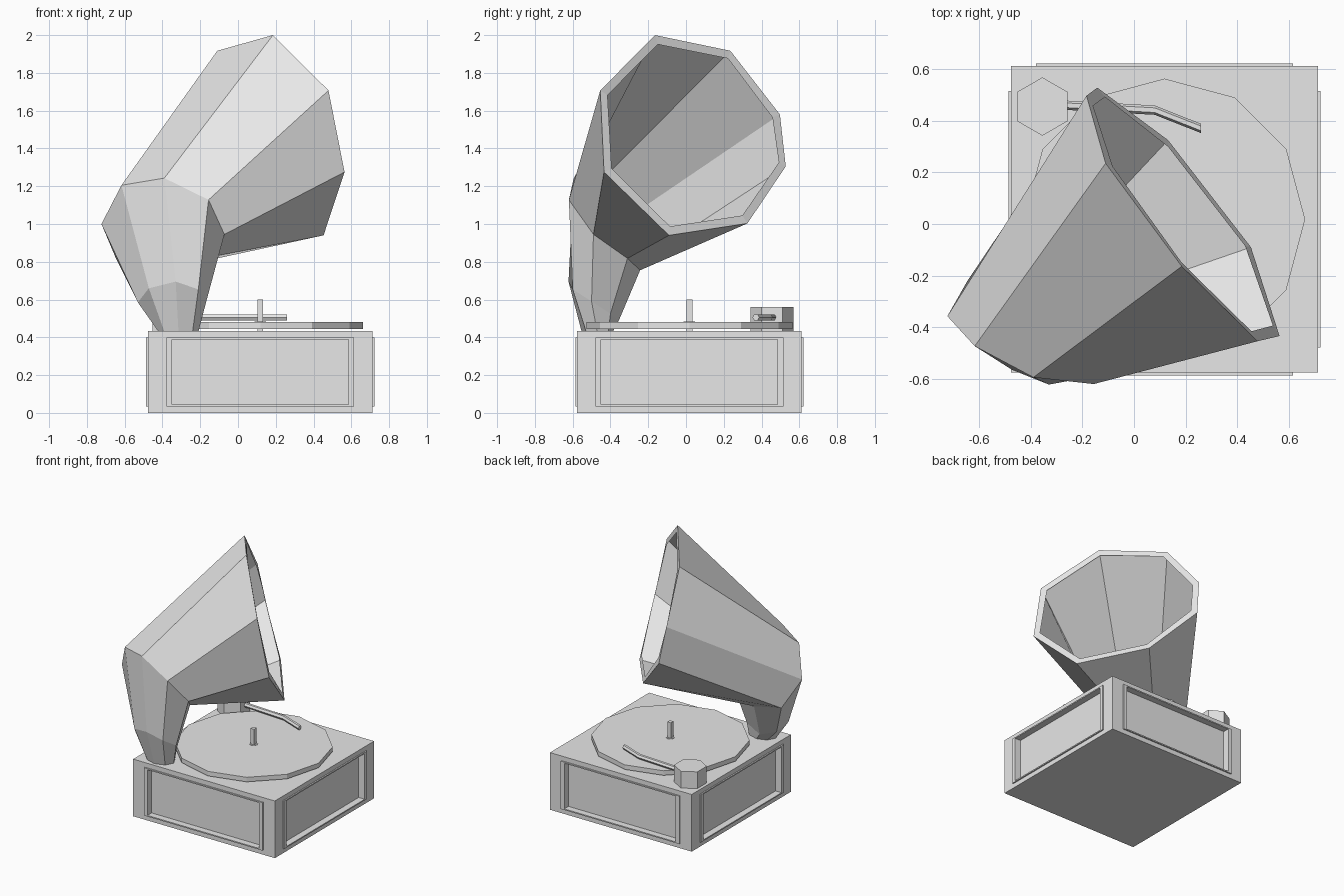
import bpy, bmesh
from math import sin, cos, pi, tau
from mathutils import Vector

cube = bpy.data.objects.get("Cube")
if cube:
    bpy.data.objects.remove(cube, do_unlink=True)

grey = bpy.data.materials.new("plain_grey")
grey.use_nodes = True
grey.diffuse_color = (0.8, 0.8, 0.8, 1)
grey.node_tree.nodes["Principled BSDF"].inputs["Base Color"].default_value = (0.8, 0.8, 0.8, 1)


def finish(name, bm):
    bmesh.ops.recalc_face_normals(bm, faces=bm.faces)
    mesh = bpy.data.meshes.new(name)
    bm.to_mesh(mesh)
    bm.free()
    mesh.materials.append(grey)
    obj = bpy.data.objects.new(name, mesh)
    bpy.context.collection.objects.link(obj)
    return obj


def loft(name, rings, capped=True):
    """Skin a row of closed rings and optionally cap both ends."""
    bm = bmesh.new()
    rows = [[bm.verts.new(p) for p in ring] for ring in rings]
    for a, b in zip(rows, rows[1:]):
        n = len(a)
        for i in range(n):
            j = (i + 1) % n
            bm.faces.new((a[i], a[j], b[j], b[i]))
    if capped:
        bm.faces.new(rows[0])
        bm.faces.new(rows[-1])
    return finish(name, bm)


def prism(name, x, y, radius, z0, z1, sides, turn=0):
    def ring(z):
        return [(x + radius * sin(turn + tau * i / sides),
                 y + radius * cos(turn + tau * i / sides), z) for i in range(sides)]
    return loft(name, [ring(z0), ring(z1)])


def inset_ring(ring, width):
    """Move every edge of a ring inwards by the same width."""
    pts = [Vector(p) for p in ring]
    result = []
    for i, p in enumerate(pts):
        a = (pts[i - 1] - p).normalized()
        b = (pts[(i + 1) % len(pts)] - p).normalized()
        result.append(p + (a + b) * width / a.cross(b).length)
    return result


# Cabinet: box with a raised frame and a sunken panel on each side
CX, CY, HALF, TOP = 0.118, 0.018, 0.594, 0.433
bm = bmesh.new()
bmesh.ops.create_cube(bm, size=1)
for v in bm.verts:
    v.co = (CX + v.co.x * HALF * 2, CY + v.co.y * HALF * 2, (v.co.z + 0.5) * TOP)
bm.normal_update()


def step(face, side_inset, top_inset, depth):
    """Replace a side face by a smaller one moved along its normal."""
    n = face.normal.copy()
    across = Vector((-n.y, n.x, 0))
    mid = face.calc_center_median()
    new = bmesh.ops.extrude_discrete_faces(bm, faces=[face])["faces"][0]
    for v in new.verts:
        d = v.co - mid
        v.co -= across * (side_inset if d.dot(across) > 0 else -side_inset)
        v.co.z -= top_inset if d.z > 0 else -top_inset
        v.co += n * depth
    new.normal_update()
    new.normal = n
    return new


for side in [f for f in bm.faces if abs(f.normal.z) < 0.5]:
    side = step(side, 0.097, 0.035, 0)
    side = step(side, 0, 0, 0.01)
    side = step(side, 0.03, 0.009, 0)
    step(side, 0, 0, -0.05)
finish("cabinet", bm)

# Turntable
prism("platter", CX, CY, 0.545, 0.445, 0.48, 12)
prism("spindle_collar", CX, CY, 0.03, 0.45, 0.483, 8)
prism("spindle", CX, CY, 0.022, TOP - 0.005, 0.6, 4, pi / 4)

# Tone arm and its pivot
prism("arm_pivot", -0.355, 0.455, 0.113, TOP - 0.005, 0.56, 6)
arm_rings = []
for x, y in [(-0.3, 0.462), (0.08, 0.441), (0.26, 0.37)]:
    arm_rings.append([(x, y + 0.018 * cos(tau * i / 6), 0.506 + 0.018 * sin(tau * i / 6))
                      for i in range(6)])
loft("tone_arm", arm_rings)

# Horn: thin eight-sided shell from the foot through the elbow to the mouth,
# closed by a flat lip around the mouth
foot = [(-0.315 - 0.105 * sin(i * pi / 4), -0.47 - 0.082 * cos(i * pi / 4), TOP - 0.005)
        for i in range(8)]
neck = [(-.33, -.622, .695), (-.472, -.565, .66), (-.53, -.47, .585), (-.49, -.385, .53),
        (-.37, -.355, .49), (-.23, -.4, .525), (-.168, -.5, .59), (-.21, -.6, .654)]
elbow = [(-.39, -.594, 1.243), (-.617, -.473, 1.205), (-.723, -.357, 1), (-.645, -.22, .815),
         (-.4, -.243, .755), (-.185, -.31, .818), (-.072, -.49, .945), (-.156, -.62, 1.128)]
mouth = [(.185, -.164, 2), (-.11, .235, 1.917), (-.184, .497, 1.58), (-.142, .528, 1.305),
         (.132, .325, 1.003), (.453, -.09, .94), (.564, -.434, 1.275), (.479, -.454, 1.707)]
loft("horn", [foot, neck, elbow, mouth, inset_ring(mouth, 0.047)], capped=False)
